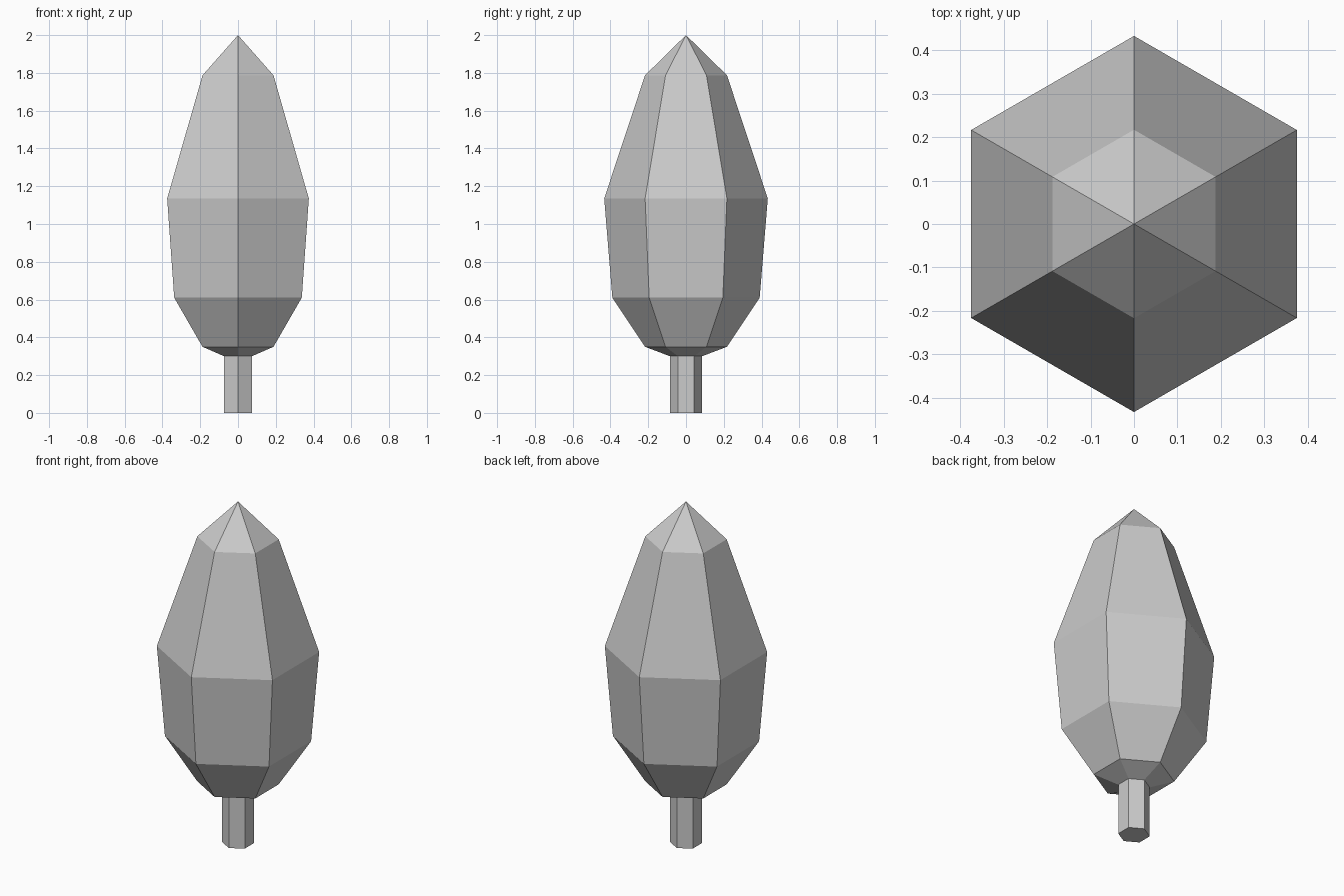
import bpy, bmesh
from math import sin, cos, pi

if "Cube" in bpy.data.objects:
    bpy.data.objects.remove(bpy.data.objects["Cube"])

SIDES = 6


def lathe(name, profile, tip=None, cap_bottom=False):
    """Stack six-sided rings given as (radius, z), corners pointing along y."""
    bm = bmesh.new()
    rings = [[bm.verts.new((r * sin(2 * pi * i / SIDES), -r * cos(2 * pi * i / SIDES), z))
              for i in range(SIDES)] for r, z in profile]
    top = bm.verts.new((0, 0, tip)) if tip is not None else None
    for i in range(SIDES):
        j = (i + 1) % SIDES
        for lo, hi in zip(rings, rings[1:]):
            bm.faces.new((lo[i], lo[j], hi[j], hi[i]))
        if top:
            bm.faces.new((rings[-1][i], rings[-1][j], top))
    if cap_bottom:
        bm.faces.new(rings[0][::-1])
    mesh = bpy.data.meshes.new(name)
    bm.to_mesh(mesh)
    bm.free()
    obj = bpy.data.objects.new(name, mesh)
    bpy.context.collection.objects.link(obj)
    return obj


# Trunk: plain hexagonal post
lathe("trunk", [(0.085, 0), (0.085, 0.30)], cap_bottom=True)

# Foliage: faceted crown closing around the trunk and rising to a point
lathe("foliage", [(0.085, 0.30), (0.217, 0.35), (0.39, 0.61),
                  (0.433, 1.135), (0.217, 1.787)], tip=2.0)
